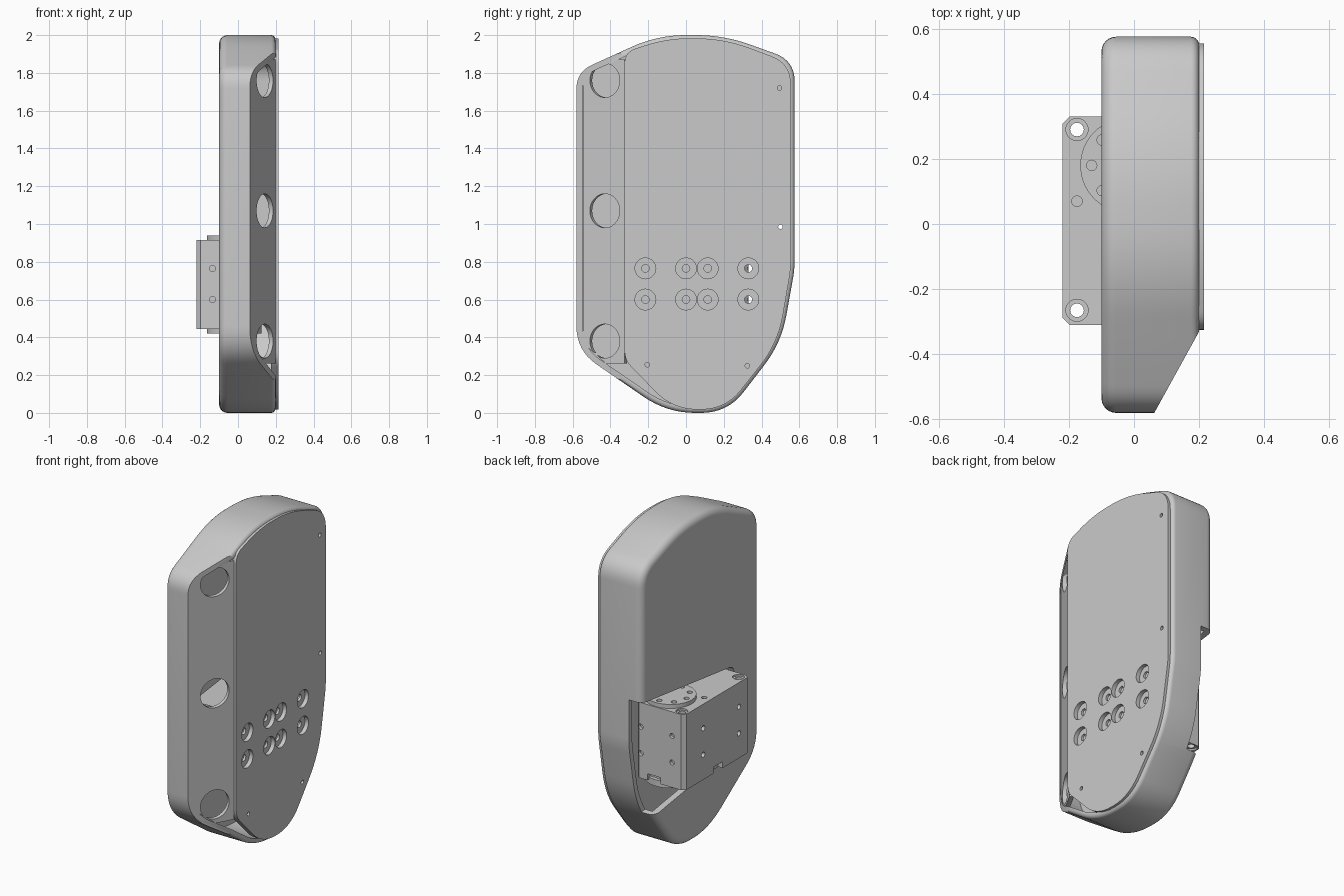
import bpy, bmesh, math
from mathutils import Vector, Matrix

cube = bpy.data.objects.get("Cube")
if cube:
    bpy.data.objects.remove(cube, do_unlink=True)

grey = bpy.data.materials.new("plain grey")
grey.use_nodes = True
grey.diffuse_color = (0.59, 0.59, 0.59, 1)
grey.node_tree.nodes["Principled BSDF"].inputs["Base Color"].default_value = (0.59, 0.59, 0.59, 1)


def rounded(corners, steps=8):
    """Closed (y, z) outline; each corner is (y, z, rounding length)."""
    pts = []
    for i, (y, z, t) in enumerate(corners):
        c = Vector((y, z))
        a = c + (Vector(corners[i - 1][:2]) - c).normalized() * t
        b = c + (Vector(corners[(i + 1) % len(corners)][:2]) - c).normalized() * t
        for k in range(steps + 1):
            u = k / steps
            pts.append(a * (1 - u) ** 2 + c * 2 * u * (1 - u) + b * u * u)
    return pts


def inset(pts, d):
    """Shrink a clockwise outline by d."""
    out = []
    for i, p in enumerate(pts):
        t1 = (p - pts[i - 1]).normalized()
        t2 = (pts[(i + 1) % len(pts)] - p).normalized()
        t = (t1 + t2).normalized()
        out.append(p + Vector((t.y, -t.x)) * d / max(t.dot(t1), 0.5))
    return out


def finish(name, bm):
    bmesh.ops.recalc_face_normals(bm, faces=bm.faces)
    me = bpy.data.meshes.new(name)
    bm.to_mesh(me)
    bm.free()
    me.materials.append(grey)
    ob = bpy.data.objects.new(name, me)
    bpy.context.collection.objects.link(ob)
    return ob


def loft(name, rings):
    """Closed solid skinned through rings of 3D points."""
    bm = bmesh.new()
    vs = [[bm.verts.new(p) for p in r] for r in rings]
    n = len(vs[0])
    for a, b in zip(vs, vs[1:]):
        for i in range(n):
            j = (i + 1) % n
            bm.faces.new((a[i], a[j], b[j], b[i]))
    bm.faces.new(vs[0])
    bm.faces.new(vs[-1])
    return finish(name, bm)


def at_x(pts, x):
    return [Vector((x, p[0], p[1])) for p in pts]


def cylinders(name, items, seg=28):
    """One object made of cylinders given as (centre, axis, radius, length)."""
    bm = bmesh.new()
    for c, axis, r, h in items:
        rot = Vector(axis).to_track_quat('Z', 'Y').to_matrix().to_4x4()
        bmesh.ops.create_cone(bm, cap_ends=True, segments=seg, radius1=r, radius2=r,
                              depth=h, matrix=Matrix.Translation(c) @ rot)
    return finish(name, bm)


def boxes(name, items):
    """One object made of boxes given as (centre, size)."""
    bm = bmesh.new()
    for c, s in items:
        bmesh.ops.create_cube(bm, size=1, matrix=Matrix.Translation(c) @ Matrix.Diagonal((*s, 1)))
    return finish(name, bm)


def activate(ob):
    bpy.ops.object.select_all(action='DESELECT')
    ob.select_set(True)
    bpy.context.view_layer.objects.active = ob


def cut(ob, cutter):
    m = ob.modifiers.new("cut", 'BOOLEAN')
    m.operation, m.solver, m.object = 'DIFFERENCE', 'EXACT', cutter
    activate(ob)
    bpy.ops.object.modifier_apply(modifier=m.name)
    bpy.data.objects.remove(cutter, do_unlink=True)


X, Y, Z = (1, 0, 0), (0, 1, 0), (0, 0, 1)

# Shell: hollow tray, rounded outside, open towards +x
outline = rounded([(-.58, 1.805, .09), (-.15, 2, .15), (.2, 2, .15), (.575, 1.865, .11),
                   (.575, .76, .05), (.505, .37, .15), (.22, 0, .14), (-.1, 0, .15), (-.58, .33, .13)])
R, r = 0.045, 0.025
profile = [(-.1 + R * (1 - math.cos(a)), R * (1 - math.sin(a)))
           for a in [math.pi / 2 * k / 6 for k in range(7)]]
profile += [(.2 - r + r * math.sin(a), r * (1 - math.cos(a)))
            for a in [math.pi / 2 * k / 5 for k in range(6)]]
profile += [(.2, .032), (-.06, .032)]
shell = loft("shell", [at_x(inset(outline, d), x) for x, d in profile])

# Slanted front corner of the shell
wedge = [(.27, -.203), (-.065, -.811), (.6, -.811)]
cut(shell, loft("wedge", [[Vector((x, y, z)) for x, y in wedge] for z in (-.5, 2.5)]))

# Flared opening for the actuator, running out through the back wall
opening = rounded([(-.33, .94, .05), (.75, 1.07, .02), (.75, .26, .02), (-.33, .42, .05)])
cut(shell, loft("opening", [at_x(opening, -.3), at_x(opening, -.01)]))

# Cover plate with counterbored bolt holes
plate_line = rounded([(-.325, 1.91, .06), (-.1, 1.983, .12), (.2, 1.983, .15), (.555, 1.85, .11),
                      (.555, .76, .05), (.488, .37, .15), (.21, .018, .13), (-.07, .018, .13),
                      (-.325, .28, .05)])
plate = loft("cover_plate", [at_x(plate_line, .175), at_x(plate_line, .215)])
bolts = [(y, z) for y in (-.215, 0, .115, .33) for z in (.6, .765)]
pins = [(.495, 1.72), (.5, .985), (-.205, .255), (.325, .25)]
cut(plate, cylinders("bores", [((.215, y, z), X, .055, .05) for y, z in bolts]))
cut(plate, cylinders("holes", [((.2, y, z), X, .02, .2) for y, z in bolts]
                     + [((.2, y, z), X, .012, .2) for y, z in pins]))

# Slanted side panel with three large round holes
panel_line = [(-.545, .37), (-.425, .262), (-.325, .262),
              (-.325, 1.87), (-.41, 1.87), (-.545, 1.805)]
slant = Vector((.245, -.135, 0)).normalized()


def slant_x(y):
    return .197 + (y + .33) * .551


face = [Vector((slant_x(y), y, z)) for y, z in panel_line]
panel = loft("side_panel", [face, [p - slant * .025 for p in face]])
cut(panel, cylinders("windows", [((slant_x(-.43), -.43, z), slant, .09, .2)
                                 for z in (.38, 1.07, 1.76)], 48))

# Actuator body with chamfered upright edges
z0, z1 = .445, .915
bm = bmesh.new()
bmesh.ops.create_cube(bm, size=1, matrix=Matrix.Translation((-.0525, .01, (z0 + z1) / 2))
                      @ Matrix.Diagonal((.335, .64, z1 - z0, 1)))
upright = [e for e in bm.edges if abs(e.verts[0].co.z - e.verts[1].co.z) > .1]
bmesh.ops.bevel(bm, geom=upright, offset=.022, segments=1, affect='EDGES')
body = finish("actuator_body", bm)
corners = [(-.175, .29), (-.175, -.265)]
cut(body, cylinders("corner_bores", [((x, y, z), Z, .034, .02) for x, y in corners for z in (z0, z1)]))
small = [((x, y, .68), Z, .021, 1) for x, y in corners]
small += [((-.175, .07, z1), Z, .016, .04)]
small += [((-.22, y, z), X, .016, .04) for y in (-.205, .145) for z in (.6, .765)]
small += [((x, y, z), Y, .016, .04) for x in (-.135, .08) for y in (-.31, .33) for z in (.6, .765)]
cut(body, cylinders("small_holes", small, 16))
cut(body, boxes("sockets", [((-.01, .33, z0 + .01), (.09, .06, .06)),
                            ((-.22, .0, z0 + .01), (.06, .09, .06))]))

# Round output discs above and below the body
parts = [shell, plate, panel, body]
for name, z in (("upper_disc", z1 + .005), ("lower_disc", z0 - .005)):
    disc = cylinders(name, [((-.02, .18, z), Z, .145, .04)], 64)
    ring = [((-.02 + .11 * math.cos(k * math.pi / 4), .18 + .11 * math.sin(k * math.pi / 4), z),
             Z, .016, .1) for k in range(8)]
    cut(disc, cylinders("disc_holes", ring, 16))
    parts.append(disc)

for ob in parts:
    activate(ob)
    bpy.ops.object.shade_smooth_by_angle(angle=math.radians(30))
